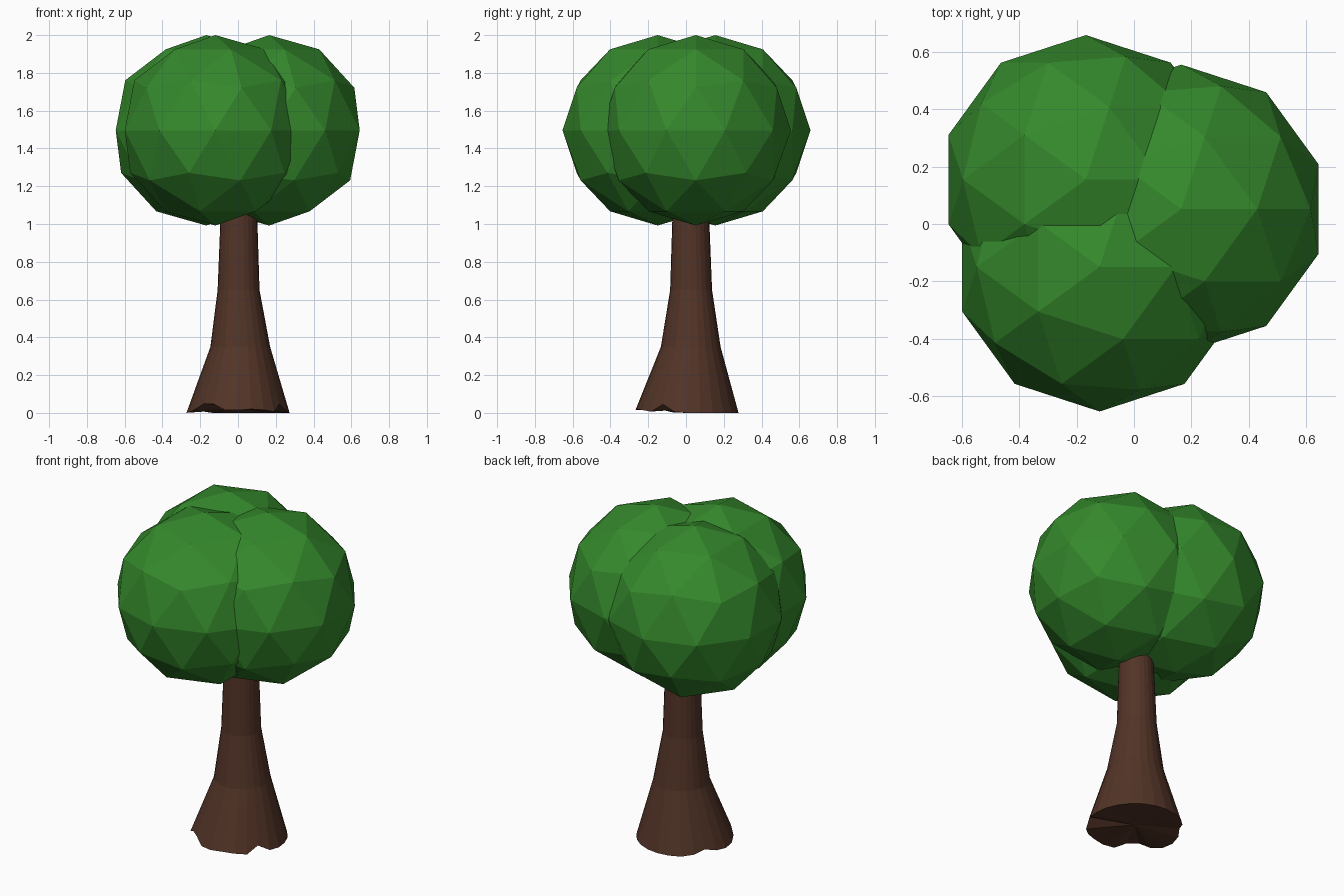
import bpy, bmesh
from math import sin, cos, pi, radians, exp

if "Cube" in bpy.data.objects:
    bpy.data.objects.remove(bpy.data.objects["Cube"])


def material(name, color):
    m = bpy.data.materials.new(name)
    m.diffuse_color = color
    m.use_nodes = True
    m.node_tree.nodes["Principled BSDF"].inputs["Base Color"].default_value = m.diffuse_color
    return m


def make_object(name, bm, mat):
    bmesh.ops.recalc_face_normals(bm, faces=bm.faces)
    mesh = bpy.data.meshes.new(name)
    bm.to_mesh(mesh)
    bm.free()
    mesh.materials.append(mat)
    obj = bpy.data.objects.new(name, mesh)
    bpy.context.collection.objects.link(obj)
    return obj


green = material("leaf_green", (0.035, 0.25, 0.025, 1))
brown = material("bark_brown", (0.085, 0.034, 0.02, 1))

# Foliage: three overlapping low-poly balls
for name, x, y in (("foliage_front", -0.12, -0.15),
                   ("foliage_right", 0.165, 0.052),
                   ("foliage_back", -0.168, 0.155)):
    bm = bmesh.new()
    bmesh.ops.create_icosphere(bm, subdivisions=2, radius=0.504)
    bmesh.ops.translate(bm, verts=bm.verts, vec=(x, y, 1.496))
    make_object(name, bm, green)

# Trunk: flared rings (z, radius, centre x, centre y)
SIDES = 24
rings = [(0.0, 0.273, 0.0, 0.005), (0.35, 0.158, 0.012, 0.025),
         (0.65, 0.111, 0.003, 0.027), (1.1, 0.095, 0.005, 0.025)]
# Notches between the roots (angle, width, lift, inset)
notches = [(-30, 11, 0.045, 0.02), (-128, 20, 0.055, 0.02),
           (-75, 28, 0.02, 0.0), (150, 14, 0.025, 0.02)]

bm = bmesh.new()
loops = []
for i, (z, r, cx, cy) in enumerate(rings):
    loop = []
    for k in range(SIDES):
        deg = 360 * k / SIDES
        lift = inset = 0
        if i == 0:
            for a, w, up, inn in notches:
                d = (deg - a + 180) % 360 - 180
                f = exp(-(d / w) ** 2)
                lift = max(lift, up * f)
                inset = max(inset, inn * f)
        t = radians(deg)
        loop.append(bm.verts.new((cx + (r - inset) * cos(t),
                                  cy + (r - inset) * sin(t), z + lift)))
    loops.append(loop)
for a, b in zip(loops, loops[1:]):
    for k in range(SIDES):
        n = (k + 1) % SIDES
        bm.faces.new((a[k], a[n], b[n], b[k]))
bm.faces.new(loops[-1])
# Underside fan
hub = bm.verts.new((0, 0.005, 0.02))
for k in range(SIDES):
    bm.faces.new((hub, loops[0][(k + 1) % SIDES], loops[0][k]))
make_object("trunk", bm, brown)
